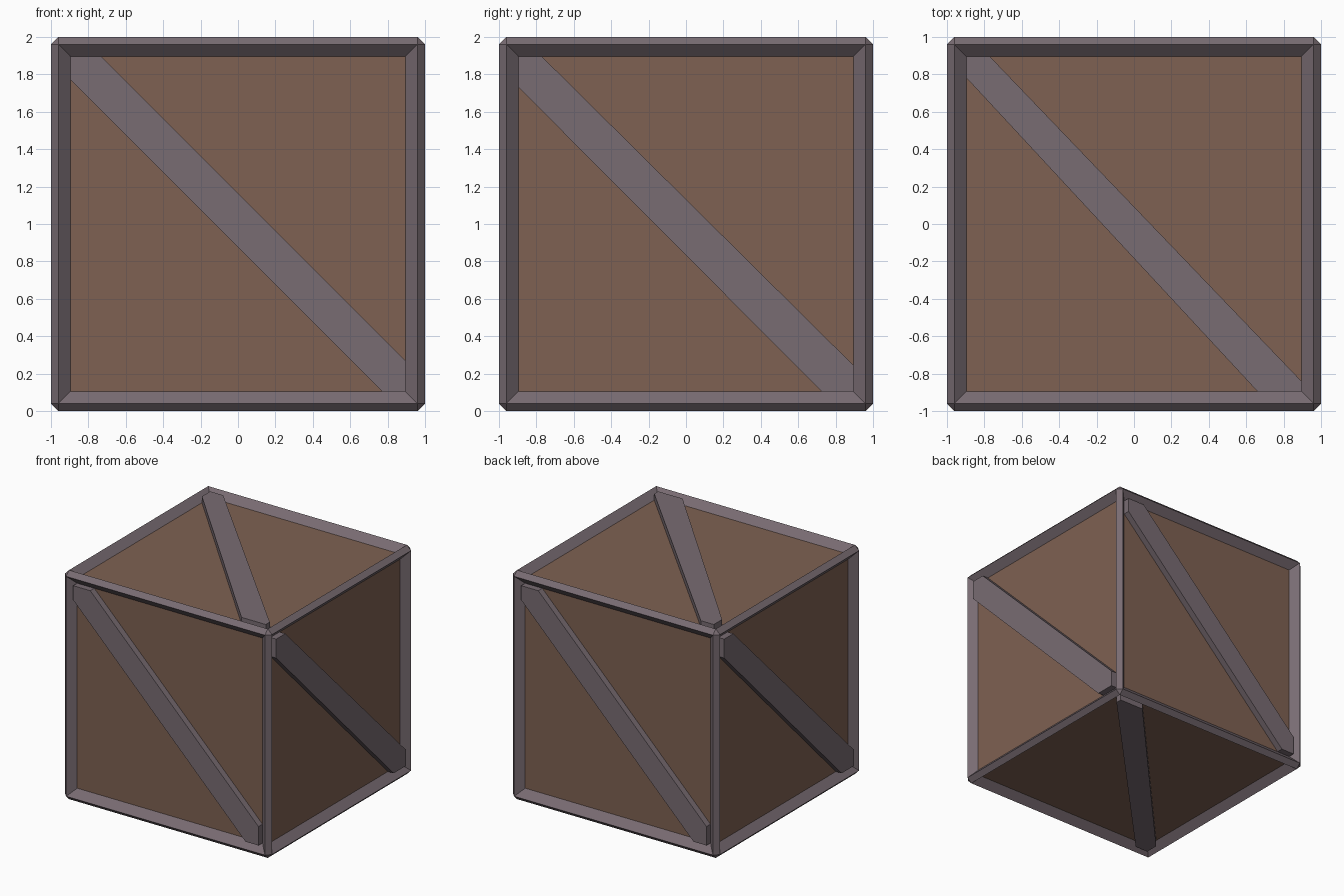
import bpy, bmesh
from mathutils import Matrix, Vector

if "Cube" in bpy.data.objects:
    bpy.data.objects.remove(bpy.data.objects["Cube"])

HALF, CHAMFER, RIM, DEPTH = 1.0, 0.04, 0.065, 0.06
INNER = HALF - CHAMFER - RIM      # half width of each sunken panel
CENTRE = Vector((0, 0, 1))


def material(name, rgb):
    m = bpy.data.materials.new(name)
    m.diffuse_color = (*rgb, 1)
    m.use_nodes = True
    m.node_tree.nodes["Principled BSDF"].inputs["Base Color"].default_value = m.diffuse_color
    return m


METAL = material("grey_frame", (0.19, 0.15, 0.17))
WOOD = material("brown_panel", (0.21, 0.12, 0.085))


def finish(name, bm, mats):
    bmesh.ops.recalc_face_normals(bm, faces=bm.faces)
    mesh = bpy.data.meshes.new(name)
    bm.to_mesh(mesh)
    bm.free()
    for m in mats:
        mesh.materials.append(m)
    ob = bpy.data.objects.new(name, mesh)
    ob.location = CENTRE
    bpy.context.collection.objects.link(ob)
    return ob


# Crate body: chamfered cube whose six sides slope in to sunken panels
bm = bmesh.new()
bmesh.ops.create_cube(bm, size=2 * HALF)
bmesh.ops.bevel(bm, geom=bm.edges[:], offset=CHAMFER, offset_type='OFFSET',
                segments=1, profile=0.5, affect='EDGES')
sides = [f for f in bm.faces if f.calc_area() > 1]
bmesh.ops.inset_individual(bm, faces=sides, thickness=RIM, depth=-DEPTH,
                           use_even_offset=True)
for f in bm.faces:
    f.material_index = 1 if f.calc_area() > 1 else 0
finish("crate_body", bm, [METAL, WOOD])


# Diagonal brace: six-sided bar trimmed to the panel corners, flush with the rim
def brace(name, cuts, u, v, w):
    a, b, c, d = cuts
    outline = [(-INNER, a), (-INNER, INNER), (b, INNER),
               (INNER, c), (INNER, -INNER), (d, -INNER)]
    bm = bmesh.new()
    base = bm.faces.new([bm.verts.new((p, q, HALF - DEPTH)) for p, q in outline])
    top = bmesh.ops.extrude_face_region(bm, geom=[base], use_keep_orig=True)["geom"]
    bmesh.ops.translate(bm, vec=(0, 0, DEPTH - 0.004),
                        verts=[e for e in top if isinstance(e, bmesh.types.BMVert)])
    bm.transform(Matrix((u, v, w)).transposed().to_4x4())
    finish(name, bm, [METAL])


front = (0.77, -0.73, -0.73, 0.77)
side = (0.73, -0.77, -0.755, 0.725)
lid = (0.78, -0.77, -0.84, 0.66)
X, Y, Z = Vector((1, 0, 0)), Vector((0, 1, 0)), Vector((0, 0, 1))

brace("front_brace", front, X, Z, -Y)
brace("back_brace", front, -X, Z, Y)
brace("right_brace", side, Y, Z, X)
brace("left_brace", side, -Y, Z, -X)
brace("top_brace", lid, X, Y, Z)
brace("bottom_brace", lid, X, -Y, -Z)
